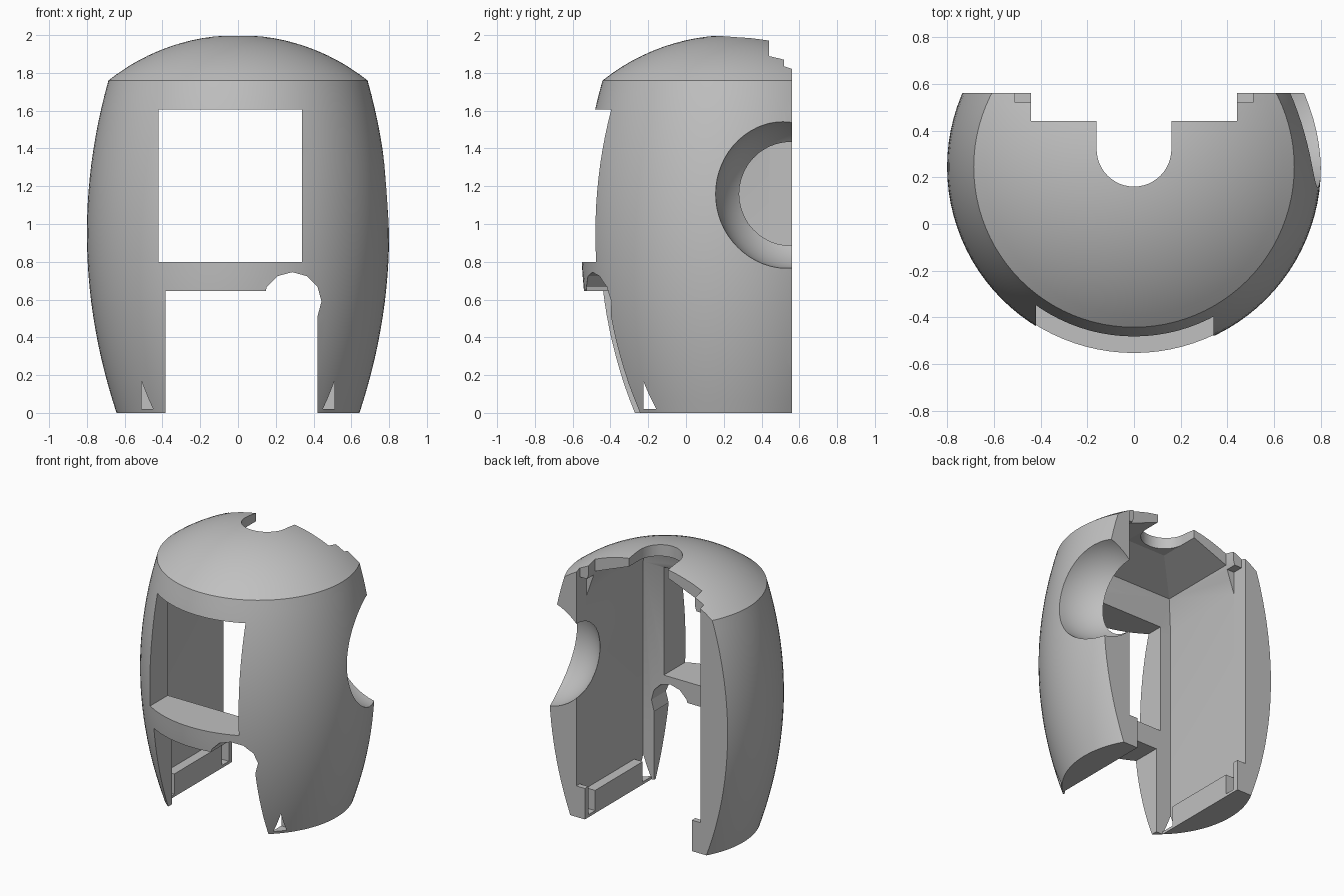
import bpy, bmesh, math
from mathutils import Matrix, Vector

cube = bpy.data.objects.get("Cube")
if cube:
    bpy.data.objects.remove(cube, do_unlink=True)

CY = 0.244      # y of the barrel axis
BACK = 0.56     # flat rear plane

grey = bpy.data.materials.new("plain grey")
grey.use_nodes = True
grey.diffuse_color = (0.53, 0.53, 0.53, 1)
grey.node_tree.nodes["Principled BSDF"].inputs["Base Color"].default_value = (0.53, 0.53, 0.53, 1)


def finish(bm, name):
    bmesh.ops.recalc_face_normals(bm, faces=bm.faces)
    me = bpy.data.meshes.new(name)
    bm.to_mesh(me)
    bm.free()
    me.materials.append(grey)
    ob = bpy.data.objects.new(name, me)
    bpy.context.collection.objects.link(ob)
    return ob


def hull(name, pts):
    bm = bmesh.new()
    for p in pts:
        bm.verts.new(p)
    bmesh.ops.convex_hull(bm, input=bm.verts)
    return finish(bm, name)


def box(name, x0, x1, y0, y1, z0, z1):
    return hull(name, [(x, y, z) for x in (x0, x1) for y in (y0, y1) for z in (z0, z1)])


def cylinder(name, centre, radius, depth, sides, rot=Matrix()):
    bm = bmesh.new()
    bmesh.ops.create_cone(bm, cap_ends=True, segments=sides, radius1=radius, radius2=radius,
                          depth=depth, matrix=Matrix.Translation(centre) @ rot)
    return finish(bm, name)


def sphere(name, centre, radius):
    bm = bmesh.new()
    bmesh.ops.create_uvsphere(bm, u_segments=48, v_segments=32, radius=radius,
                              matrix=Matrix.Translation(centre))
    return finish(bm, name)


# Barrel body with a domed cap, lathed around a vertical axis
def barrel():
    side = [(0.8 - (0.95 - z) ** 2 / 5.75, z) for z in [1.76 * i / 24 for i in range(25)]]
    r_rim = side[-1][0]
    dome_r = (r_rim ** 2 + 0.24 ** 2) / 0.48
    rim_angle = math.asin(r_rim / dome_r)
    dome = []
    for i in range(1, 12):
        a = rim_angle * (1 - i / 12)
        dome.append((dome_r * math.sin(a), 2.0 - dome_r + dome_r * math.cos(a)))
    profile = [(0, 0)] + side + dome + [(0, 2.0)]
    bm = bmesh.new()
    vs = [bm.verts.new((r, CY, z)) for r, z in profile]
    es = [bm.edges.new(p) for p in zip(vs, vs[1:])]
    bmesh.ops.spin(bm, geom=vs + es, cent=(0, CY, 0), axis=(0, 0, 1),
                   angle=2 * math.pi, steps=96)
    bmesh.ops.remove_doubles(bm, verts=bm.verts, dist=1e-4)
    return finish(bm, "barrel_shell")


shell = barrel()

# Main cavity: straight walls, steep shoulders, then a shallow hipped ceiling
levels = [(0.17, 0.0), (1.60, 0.0), (1.80, 0.07), (1.91, 0.35)]
cavity = hull("cavity_cutter", [(s * (0.51 - d), y, z) for z, d in levels
                                for s in (-1, 1) for y in (-0.225 + d, 1.0)])

turn_y = Matrix.Rotation(math.pi / 2, 4, 'X')
cutters = [
    box("rear_cutter", -2, 2, BACK, 2, -1, 3),
    cavity,
    # floor opening between the ledges, gap ahead of them and panel slot behind
    box("floor_cutter", -0.44, 0.44, -0.225, 1, -1, 0.3),
    box("front_gap_cutter", -0.51, 0.51, -0.225, -0.12, 0.02, 0.3),
    box("panel_slot_cutter", -0.51, 0.51, 0.44, 0.52, 0.02, 1.77),
    # stepped notch and rounded notch in the roof
    box("roof_notch_cutter", -0.44, 0.44, 0.44, 1, 1.5, 3),
    box("roof_step_cutter", -0.51, 0.51, 0.52, 1, 1.5, 3),
    cylinder("round_notch_cutter", (0, 0.32, 2.25), 0.16, 1.5, 48),
    box("round_notch_sides_cutter", -0.16, 0.16, 0.32, 1, 1.5, 3),
    # front window, lower doorway and the round bite beside it
    box("window_cutter", -0.42, 0.34, -2, 0, 0.80, 1.605),
    box("doorway_cutter", -0.385, 0.42, -2, 0, -1, 0.645),
    cylinder("bite_cutter", (0.287, -1, 0.59), 0.155, 2, 12, turn_y),
    # bowl-shaped port on one side
    sphere("side_port_cutter", (0.8, 0.556, 1.16), 0.4),
]

# Short tabs behind the panel slot stay taller than the ledges
tabs = [box("rear_tab", *sorted((s * 0.44, s * 0.53)), 0.52, BACK, 0.10, 0.23) for s in (-1, 1)]


def boolean(target, tool, operation):
    mod = target.modifiers.new(tool.name, 'BOOLEAN')
    mod.operation = operation
    mod.solver = 'EXACT'
    mod.object = tool
    tool.hide_render = True


for c in cutters:
    boolean(shell, c, 'DIFFERENCE')
for t in tabs:
    boolean(shell, t, 'UNION')

# Bake the cuts and drop the helpers
bpy.context.view_layer.update()
baked = bpy.data.meshes.new_from_object(shell.evaluated_get(bpy.context.evaluated_depsgraph_get()))
shell.modifiers.clear()
shell.data = baked
for helper in cutters + tabs:
    bpy.data.objects.remove(helper, do_unlink=True)
baked.materials.clear()
baked.materials.append(grey)
for p in baked.polygons:
    p.material_index = 0

bpy.ops.object.select_all(action='DESELECT')
shell.select_set(True)
bpy.context.view_layer.objects.active = shell
bpy.ops.object.shade_smooth_by_angle(angle=math.radians(20))
